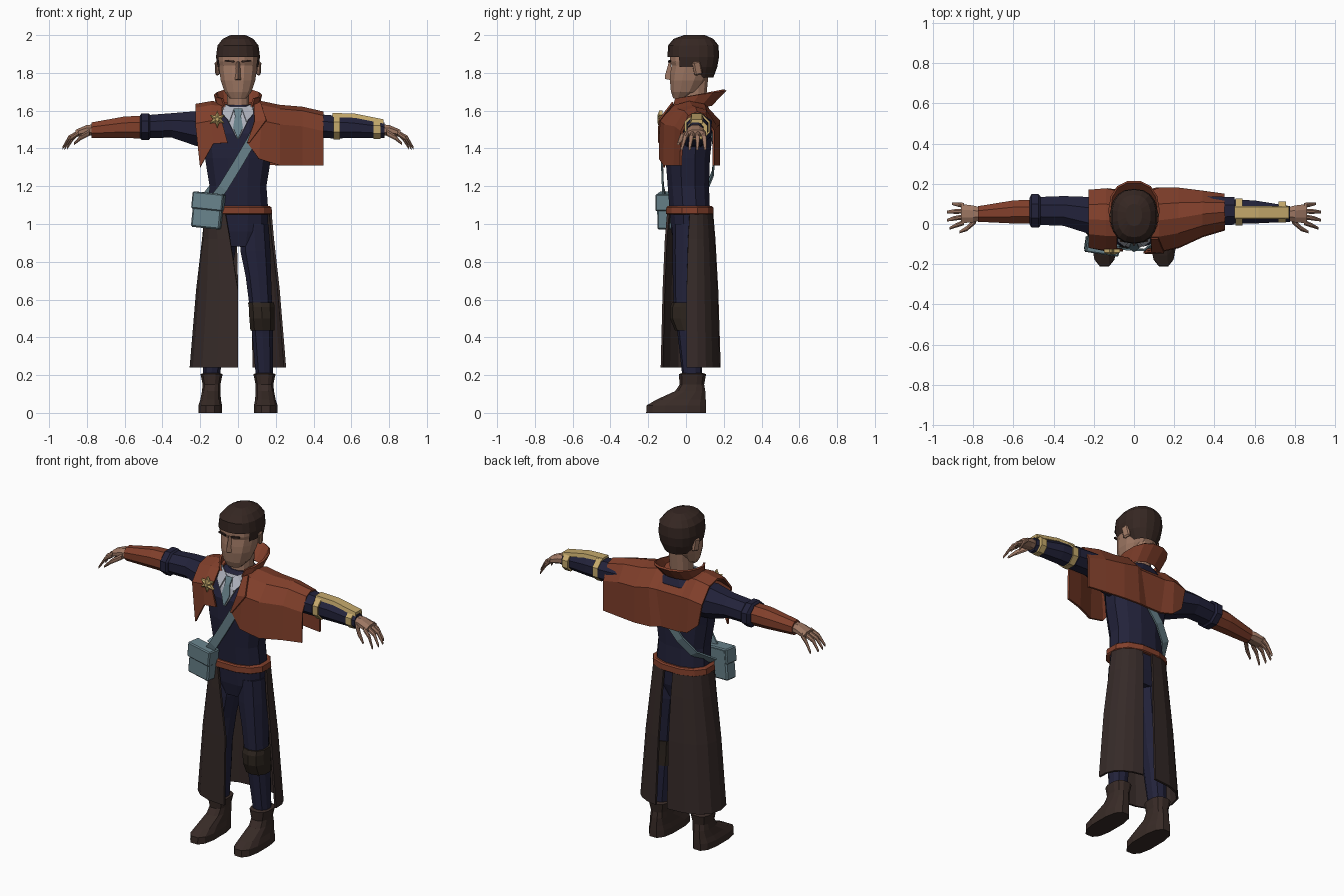
import bpy, bmesh, math
from mathutils import Vector


def mat(name, r, g, b):
    m = bpy.data.materials.new(name)
    m.diffuse_color = (r, g, b, 1)
    return m


NAVY = mat("navy cloth", 0.016, 0.016, 0.042)
BROWN = mat("dark brown cloth", 0.036, 0.023, 0.021)
RUST = mat("rust cloth", 0.22, 0.05, 0.024)
SKIN = mat("skin", 0.34, 0.185, 0.125)
HAIR = mat("brown hair", 0.036, 0.02, 0.016)
GOLD = mat("gold", 0.56, 0.40, 0.15)
TEAL = mat("grey teal", 0.14, 0.225, 0.26)
WHITE = mat("white shirt", 0.42, 0.44, 0.50)
LEATHER = mat("boot leather", 0.04, 0.024, 0.02)
PAD = mat("knee pad", 0.026, 0.018, 0.013)


def ring(z, rx, yf, yb, cx=0.0, n=12, p=0.85, a0=None, a1=None, dz=0.0):
    """Horizontal rounded outline, or an arc of it from a0 to a1 degrees."""
    pts = []
    for i in range(n):
        if a0 is None:
            a = 2 * math.pi * (i + 0.5) / n
        else:
            a = math.radians(a0 + (a1 - a0) * i / (n - 1))
        c, s = math.cos(a), math.sin(a)
        c, s = [math.copysign(abs(v) ** p, v) for v in (c, s)]
        pts.append((cx + rx * c, (yf + yb) / 2 + (yb - yf) / 2 * s, z + dz * s))
    return pts


def xring(x, y, z, ry, rz, n=8):
    """Outline across the x axis."""
    return [(x, y + ry * math.cos(2 * math.pi * (i + 0.5) / n),
             z + rz * math.sin(2 * math.pi * (i + 0.5) / n)) for i in range(n)]


def loft(name, rings, m, closed=True, thick=0.0, drop=None):
    """Skin matching rings; open sheets can be thickened, faces dropped by rule."""
    bm = bmesh.new()
    rows = [[bm.verts.new(p) for p in r] for r in rings]
    n = len(rows[0])
    for a, b in zip(rows, rows[1:]):
        for i in range(n if closed else n - 1):
            j = (i + 1) % n
            bm.faces.new((a[i], a[j], b[j], b[i]))
    if closed:
        bm.faces.new(rows[0])
        bm.faces.new(rows[-1])
    bmesh.ops.recalc_face_normals(bm, faces=bm.faces)
    if drop:
        bmesh.ops.delete(bm, geom=[f for f in bm.faces if drop(f.calc_center_median())],
                         context='FACES')
    me = bpy.data.meshes.new(name)
    bm.to_mesh(me)
    bm.free()
    me.materials.append(m)
    ob = bpy.data.objects.new(name, me)
    bpy.context.collection.objects.link(ob)
    if thick:
        mod = ob.modifiers.new("thickness", 'SOLIDIFY')
        mod.thickness = thick
        mod.offset = 0
    return ob


def arm(name, secs, s, m):
    return loft(name, [xring(s * q[0], *q[1:]) for q in secs], m)


def box(name, c, size, m, rot=(0, 0, 0), bevel=0.0):
    bpy.ops.mesh.primitive_cube_add(size=1, location=c, rotation=rot)
    ob = bpy.context.object
    ob.name = name
    ob.scale = size
    ob.data.materials.append(m)
    if bevel:
        bpy.ops.object.transform_apply(location=False, rotation=False, scale=True)
        ob.modifiers.new("bevel", 'BEVEL').width = bevel
    return ob


# Head, neck, nose, ears and brows
loft("neck", [ring(1.56, .065, -.03, .11), ring(1.63, .06, -.025, .105),
              ring(1.78, .062, -.02, .12)], SKIN)
loft("head", [ring(1.665, .045, -.068, .0), ring(1.70, .074, -.082, .07),
              ring(1.76, .094, -.088, .11), ring(1.80, .10, -.086, .13),
              ring(1.84, .105, -.08, .15), ring(1.86, .107, -.088, .155),
              ring(1.92, .104, -.086, .155), ring(1.97, .07, -.04, .13)], SKIN)
loft("nose", [[(-.02, -.08, 1.762), (0, -.112, 1.768), (.02, -.08, 1.762)],
              [(-.014, -.08, 1.79), (0, -.11, 1.79), (.014, -.08, 1.79)],
              [(-.01, -.078, 1.86), (0, -.09, 1.86), (.01, -.078, 1.86)]], SKIN)
for s, side in ((1, "left"), (-1, "right")):
    box(side + "_ear", (s * .108, .06, 1.825), (.02, .045, .075), SKIN, (.2, 0, s * .3), .008)
    box(side + "_brow", (s * .045, -.087, 1.862), (.05, .009, .009), HAIR, (0, s * -.1, s * .15))

# Hair cap, opened around the face and ears
loft("hair", [ring(1.775, .08, -.06, .145, n=18), ring(1.83, .109, -.09, .165, n=18),
              ring(1.885, .118, -.098, .175, n=18), ring(1.945, .11, -.095, .172, n=18),
              ring(1.98, .082, -.066, .145, n=18), ring(2.0, .04, -.01, .10, n=18)], HAIR,
     drop=lambda c: (c.z < 1.83 and c.y < .075) or (c.z < 1.885 and c.y < -.015))

# Torso with hips
loft("torso", [ring(.88, .12, -.06, .10), ring(.96, .16, -.08, .125), ring(1.07, .165, -.09, .13),
               ring(1.2, .155, -.10, .125), ring(1.35, .18, -.112, .13),
               ring(1.48, .195, -.112, .145), ring(1.58, .17, -.066, .14),
               ring(1.63, .08, -.03, .115)], NAVY)

# Shirt front, collar points and tie
loft("shirt_front", [[(-.08, -.062, 1.62), (.08, -.062, 1.62)],
                     [(-.055, -.10, 1.55), (.055, -.10, 1.55)],
                     [(-.004, -.126, 1.45), (.004, -.126, 1.45)]], WHITE, False, .008)
for s, side in ((1, "left"), (-1, "right")):
    loft(side + "_shirt_collar", [[(s * .02, -.078, 1.61), (s * .085, -.03, 1.64)],
                                  [(s * .045, -.112, 1.54), (s * .08, -.085, 1.58)]],
         WHITE, False, .008)
loft("tie", [[(-.022, -.08, 1.61), (.022, -.08, 1.61)], [(-.016, -.10, 1.57), (.016, -.10, 1.57)],
             [(-.026, -.117, 1.51), (.026, -.117, 1.51)],
             [(-.003, -.134, 1.455), (.003, -.134, 1.455)]], TEAL, False, .009)


# Short cape: sections across x, each running front hem - shoulder - back hem
def section(xb, xt, yf, zf, zt, yb, zb):
    w = yb - yf
    return [(xb, yf, zf), (xt, yf + .005, zt - .10), (xt, yf + .25 * w, zt - .02),
            (xt, yf + .5 * w, zt), (xt, yb - .25 * w, zt - .015), (xt, yb, zt - .10), (xb, yb, zb)]


left = [section(*q) for q in ((.05, .085, -.13, 1.43, 1.64, .16, 1.325),
                              (.11, .125, -.138, 1.345, 1.645, .175, 1.315),
                              (.22, .22, -.115, 1.31, 1.625, .175, 1.31),
                              (.34, .34, -.06, 1.31, 1.615, .16, 1.31),
                              (.45, .45, -.027, 1.31, 1.59, .145, 1.31))]
right = [section(*q) for q in ((-.055, -.085, -.13, 1.43, 1.64, .16, 1.325),
                               (-.13, -.14, -.132, 1.425, 1.645, .172, 1.34),
                               (-.20, -.225, -.118, 1.30, 1.63, .165, 1.40))]
loft("cape_left", left, RUST, False, .012)
loft("cape_right", right, RUST, False, .012)
loft("cape_back", [right[0][3:], left[0][3:]], RUST, False, .012)
# Folded lapel on the left edge of the cape
loft("lapel", [[(.048, -.141, 1.43), (.06, -.145, 1.43)], [(.088, -.136, 1.54), (.15, -.142, 1.55)],
               [(.085, -.07, 1.63), (.12, -.07, 1.645)]], RUST, False, .009)
# Standing collar, open in front
loft("cape_collar", [ring(1.61, .105, -.085, .135, a0=-58, a1=238, dz=.02),
                     ring(1.685, .122, -.085, .212, a0=-50, a1=230, dz=.025)], RUST, False, .012)

# Star badge
star = [(.046 if i % 2 == 0 else .022, math.pi * i / 6) for i in range(12)]
loft("star_badge", [[(-.11 + k * r * math.sin(a), y, 1.555 + k * r * math.cos(a)) for r, a in star]
                    for y, k in ((-.125, 1), (-.142, 1), (-.152, .35))], GOLD)

# Sleeves, cuffs and hands
upper = [(.14, .04, 1.50, .10, .10), (.22, .042, 1.505, .10, .10), (.35, .065, 1.522, .08, .07),
         (.50, .065, 1.515, .074, .065)]
fore = [(.49, .062, 1.513, .064, .065), (.60, .06, 1.512, .062, .062), (.775, .05, 1.497, .042, .044)]
for s, side, m in ((1, "left", NAVY), (-1, "right", RUST)):
    arm(side + "_sleeve", upper, s, NAVY)
    arm(side + "_forearm", fore, s, m)
    arm(side + "_palm", [(.76, .05, 1.497, .034, .032), (.80, .05, 1.497, .045, .03),
                         (.86, .052, 1.48, .052, .02)], s, SKIN)
    for i in range(4):
        y0, y1, e = .008 + .028 * i, -.022 + .041 * i, (.0, .012, .012, -.012)[i]
        arm(f"{side}_finger_{i + 1}", [(.845, y0, 1.482, .014, .016),
                                       (.885 + e, (y0 + y1) / 2, 1.455, .012, .014),
                                       (.918 + e, y1, 1.40, .007, .009)], s, SKIN)
    arm(side + "_thumb", [(.785, .02, 1.485, .018, .018), (.83, -.022, 1.46, .014, .016),
                          (.868, -.04, 1.425, .007, .008)], s, SKIN)
arm("rolled_cuff", [(.465, .065, 1.515, .078, .068), (.475, .065, 1.515, .09, .077),
                    (.51, .065, 1.515, .09, .077), (.52, .065, 1.515, .07, .065)], -1, NAVY)

# Gold arm brace: two bands joined by a bar on top
for nm, x0, x1, ry, rz in (("elbow", .505, .54, .073, .071), ("wrist", .718, .755, .057, .056)):
    zc = 1.514 if x0 < .6 else 1.501
    arm(nm + "_band", [(x0, .06, zc, ry, rz), (x1, .06, zc, ry, rz)], 1, GOLD)
loft("brace_bar", [[(x, .025, z), (x, .09, z), (x, .085, z + .022), (x, .03, z + .022)]
                   for x, z in ((.50, 1.566), (.62, 1.562), (.77, 1.532))], GOLD)

# Belt
loft("belt", [ring(1.05, .178, -.102, .143), ring(1.055, .186, -.11, .15),
              ring(1.088, .183, -.108, .148), ring(1.095, .172, -.10, .14)], RUST)

# Shoulder bag and strap
box("bag", (-.16, -.105, 1.07), (.155, .075, .185), TEAL, (0, .1, -.15), .008)
box("bag_flap", (-.157, -.11, 1.12), (.166, .082, .09), TEAL, (0, .1, -.15), .006)
path = [(-.15, -.10, 1.10), (-.08, -.122, 1.19), (0, -.127, 1.32), (.07, -.13, 1.44),
        (.13, -.08, 1.56), (.15, .04, 1.605), (.12, .13, 1.52), (.05, .15, 1.40),
        (-.06, .143, 1.27), (-.13, .11, 1.19), (-.185, .0, 1.12)]
wide = Vector((.021, 0, -.014))
loft("bag_strap", [[Vector(p) - wide, Vector(p) + wide] for p in path], TEAL, False, .01)

# Long coat skirt: wide right panel, narrow left panel, slit at the back
for nm, n, w0, w1, h0, h1 in (("right", 9, -109, -268, -90, -270), ("left", 6, 0, 76, -6, 75)):
    rows = []
    for z, rx, yf, yb in ((1.06, .172, -.10, .138), (.92, .185, -.108, .15),
                          (.65, .216, -.118, .165), (.24, .25, -.128, .178)):
        t = min(1, (1.06 - z) / .3)
        rows.append(ring(z, rx, yf, yb, n=n, a0=w0 + (h0 - w0) * t, a1=w1 + (h1 - w1) * t))
    loft("coat_skirt_" + nm, rows, BROWN, False, .012)

# Trouser legs and boots
for s, side in ((1, "left"), (-1, "right")):
    loft(side + "_leg", [ring(z, rx, yf, yb, s * cx, 10) for z, cx, rx, yf, yb in (
        (.20, .14, .048, -.02, .085), (.42, .13, .058, -.045, .085), (.55, .122, .062, -.065, .08),
        (.72, .108, .07, -.07, .095), (.86, .092, .083, -.072, .11), (1.0, .085, .08, -.07, .11))], NAVY)
    loft(side + "_boot", [ring(z, rx, yf, yb, s * cx, 12, .75) for z, cx, rx, yf, yb in (
        (0, .147, .064, -.215, .11), (.04, .147, .064, -.212, .11), (.07, .145, .056, -.16, .108),
        (.115, .142, .05, -.06, .104), (.15, .14, .048, -.035, .098), (.205, .14, .06, -.04, .108),
        (.21, .14, .045, -.025, .095))], LEATHER)

# Knee pad wrap on the left leg
loft("knee_pad", [ring(z, rx, yf, yb, cx, 10) for z, cx, rx, yf, yb in (
    (.435, .129, .066, -.058, .09), (.50, .127, .07, -.085, .09), (.56, .125, .071, -.085, .09),
    (.585, .122, .072, -.074, .09))], PAD)
